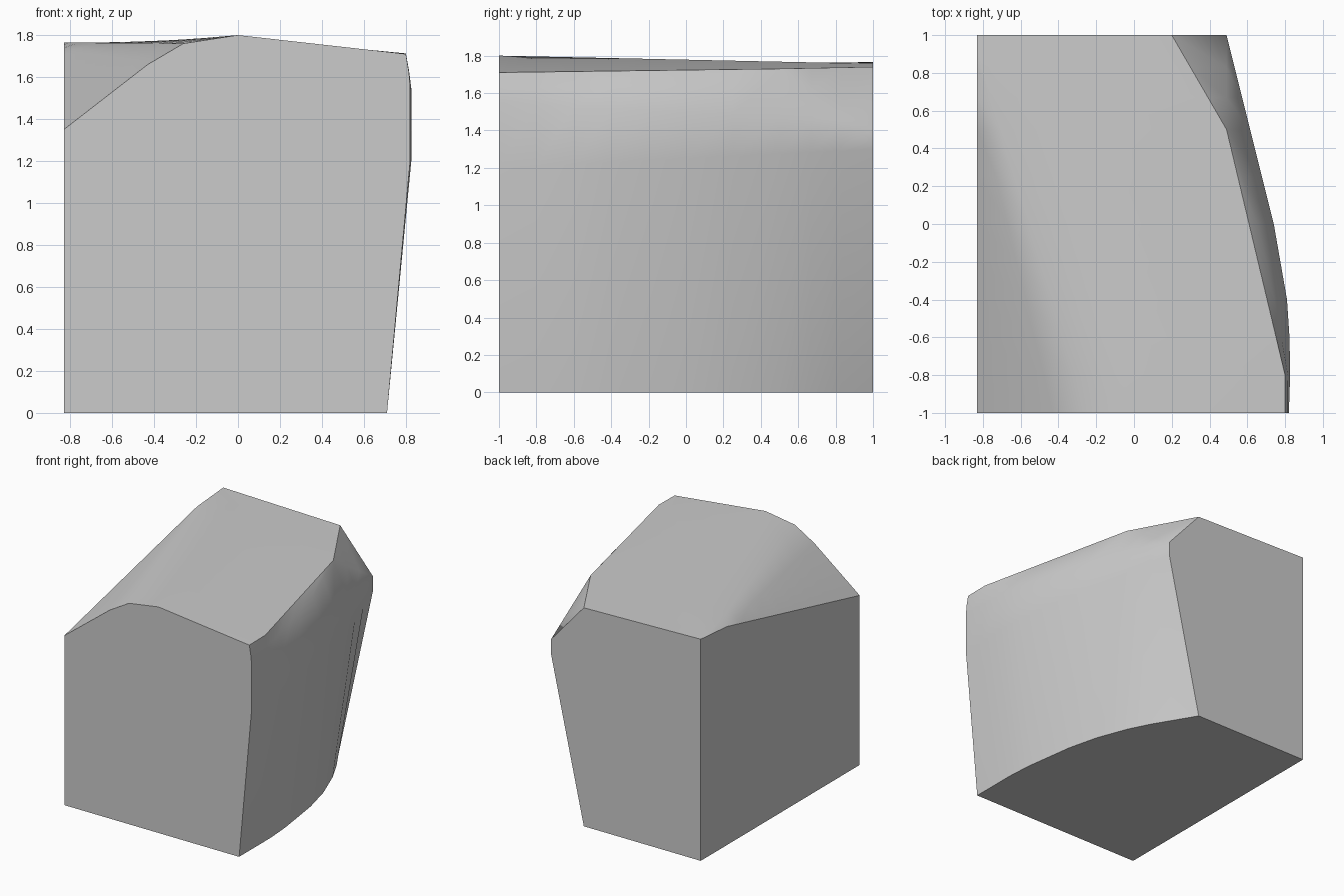
import bpy, bmesh, math

cube = bpy.data.objects.get("Cube")
if cube:
    bpy.data.objects.remove(cube, do_unlink=True)


def along(y, *keys):
    """Interpolate (y, value) keys linearly along the depth."""
    for (a, va), (b, vb) in zip(keys, keys[1:]):
        if y <= b:
            return va + (vb - va) * (y - a) / (b - a)
    return keys[-1][1]


LEFT = -0.83
STATIONS = (-1, -0.8, -0.6, -0.4, -0.2, 0, 0.25, 0.5, 0.67, 0.83, 1)


def section(y):
    """Cross-section outline as (x, z) points, from the lower flat corner."""
    base = along(y, (-1, .71), (-.5, .71), (0, .64), (.365, .55), (.65, .41), (1, .2))
    wide = along(y, (-1, .82), (-.7, .83), (-.4, .81), (0, .74), (1, .49))
    shoulder = along(y, (-1, .815), (-.8, .815), (-.4, .745), (0, .655), (.5, .49), (1, .49))
    shoulder_z = along(y, (-1, 1.62), (0, 1.67), (.5, 1.73), (1, 1.41))
    rim = along(y, (-1, .8), (-.8, .8), (.5, .49), (1, .2))
    return [
        (LEFT, 0),
        (base, 0),
        (wide, along(y, (-1, 1.2), (1, 1.3))),
        (wide, along(y, (-1, 1.55), (.5, 1.47), (1, 1.41))),
        (shoulder, shoulder_z),
        (rim, along(y, (-1, 1.71), (.5, 1.73), (1, 1.74))),
        (along(y, (-1, 0), (1, -.5)), along(y, (-1, 1.8), (1, 1.757))),
        (along(y, (-1, -.26), (.91, LEFT)), along(y, (-1, 1.76), (1, 1.765))),
        (along(y, (-1, -.43), (.67, LEFT)), along(y, (-1, 1.66), (.67, 1.74), (1, 1.765))),
        (LEFT, along(y, (-1, 1.35), (.67, 1.74), (1, 1.765))),
    ]


# Block lofted through the sections, capped front and back
bm = bmesh.new()
rings = [[bm.verts.new((x, y, z)) for x, z in section(y)] for y in STATIONS]
for near, far in zip(rings, rings[1:]):
    for i in range(len(near)):
        j = (i + 1) % len(near)
        bm.faces.new((near[i], near[j], far[j], far[i]))
bm.faces.new(rings[0])
bm.faces.new(rings[-1])
bmesh.ops.remove_doubles(bm, verts=bm.verts, dist=0.0005)
bmesh.ops.recalc_face_normals(bm, faces=bm.faces)
mesh = bpy.data.meshes.new("stone_block")
bm.to_mesh(mesh)
bm.free()

# Plain grey surface
grey = bpy.data.materials.new("plain_grey")
grey.use_nodes = True
colour = (0.6, 0.6, 0.6, 1)
grey.diffuse_color = colour
grey.node_tree.nodes["Principled BSDF"].inputs["Base Color"].default_value = colour
mesh.materials.append(grey)

block = bpy.data.objects.new("stone_block", mesh)
bpy.context.collection.objects.link(block)
bpy.ops.object.select_all(action="DESELECT")
block.select_set(True)
bpy.context.view_layer.objects.active = block
bpy.ops.object.shade_smooth_by_angle(angle=math.radians(35))
